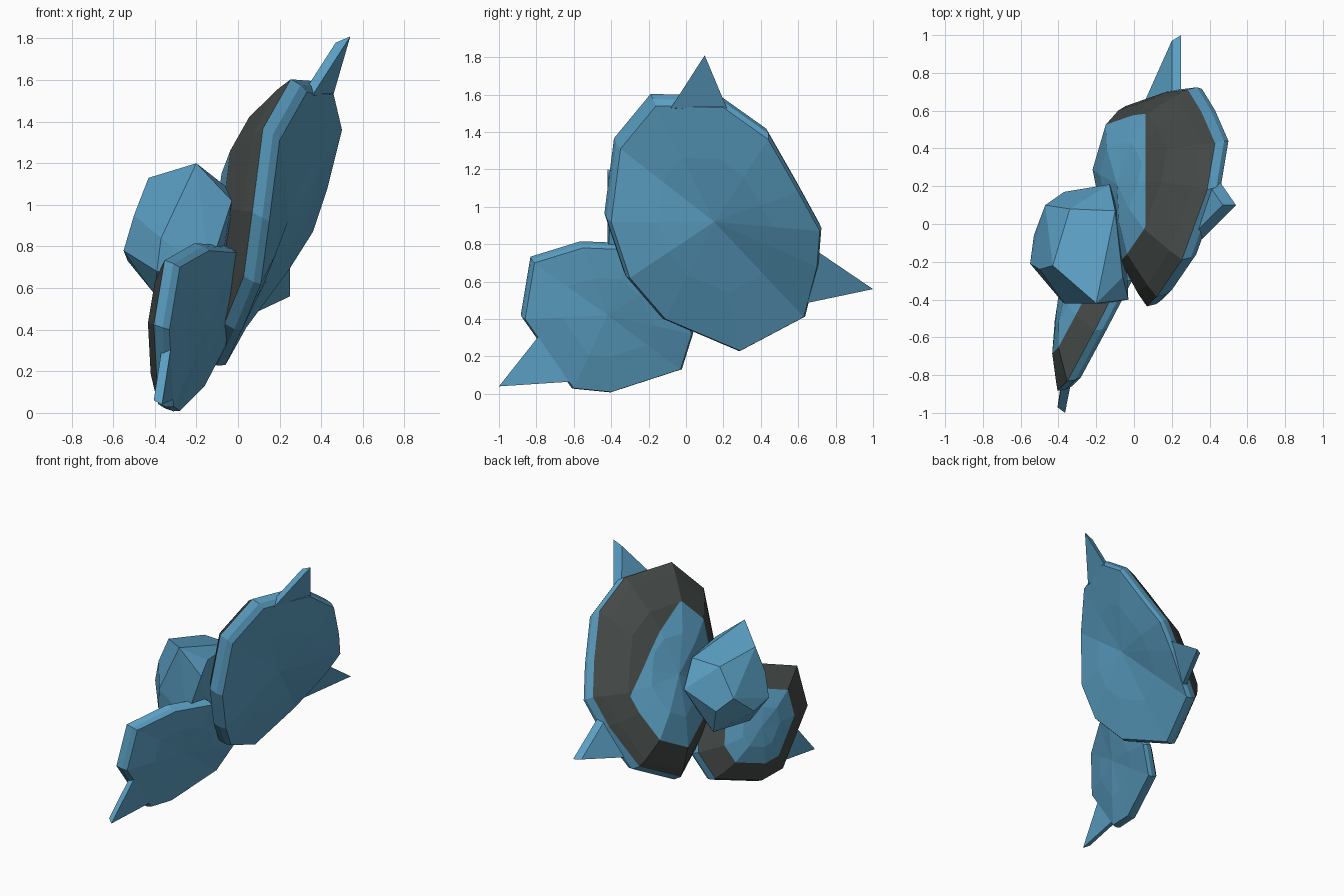
import bpy
import bmesh
from mathutils import Vector

cube = bpy.data.objects.get("Cube")
if cube:
    bpy.data.objects.remove(cube)


def material(name, color):
    m = bpy.data.materials.new(name)
    m.use_nodes = True
    m.diffuse_color = (*color, 1)
    m.node_tree.nodes["Principled BSDF"].inputs["Base Color"].default_value = (*color, 1)
    return m


BLUE = material("steel blue", (0.105, 0.35, 0.55))
DARK = material("charcoal", (0.058, 0.068, 0.065))


def finish(name, bm):
    bmesh.ops.recalc_face_normals(bm, faces=bm.faces)
    mesh = bpy.data.meshes.new(name)
    bm.to_mesh(mesh)
    bm.free()
    mesh.materials.append(BLUE)
    mesh.materials.append(DARK)
    obj = bpy.data.objects.new(name, mesh)
    bpy.context.collection.objects.link(obj)
    return obj


def shell(name, outline, center, bulge, shift, bands, apex, patch_x):
    """Faceted plate: shallow outer face, thick rim, domed dark back with a blue patch."""
    bm = bmesh.new()
    center, shift, apex = Vector(center), Vector(shift), Vector(apex)
    outline = [Vector(p) for p in outline]

    def ring(scale, offset):
        return [bm.verts.new(center + (p - center) * scale + Vector(offset)) for p in outline]

    def bridge(a, b, mat):
        faces = []
        for i in range(len(a)):
            j = (i + 1) % len(a)
            faces.append(bm.faces.new((a[i], a[j], b[j], b[i])))
            faces[-1].material_index = mat
        return faces

    def cap(a, offset):
        tip = bm.verts.new(center + Vector(offset))
        return [bm.faces.new((a[i], a[(i + 1) % len(a)], tip)) for i in range(len(a))]

    # outer face
    edge = ring(1, (0, 0, 0))
    inner = ring(0.55, (bulge * 0.7, 0, 0))
    bridge(edge, inner, 0)
    cap(inner, (bulge, 0, 0))
    # rim
    lip = ring(1.03, shift * 0.4)
    back = ring(1.03, shift)
    bridge(edge, lip, 0)
    bridge(lip, back, 0)
    # back dome: two dark bands, then the inner part
    rings = [back] + [ring(scale, shift + apex * depth) for scale, depth in bands]
    bridge(rings[0], rings[1], 1)
    bridge(rings[1], rings[2], 1)
    patch = bridge(rings[2], rings[3], 0) + cap(rings[3], shift + apex)
    # blue patch ends at a straight cut, dark beyond it
    parts = set(patch)
    parts |= {e for f in patch for e in f.edges} | {v for f in patch for v in f.verts}
    cut = bmesh.ops.bisect_plane(bm, geom=list(parts), plane_co=(patch_x, 0, 0),
                                 plane_no=(1, 0, 0))
    for f in cut["geom"]:
        if isinstance(f, bmesh.types.BMFace) and f.calc_center_median().x > patch_x:
            f.material_index = 1
    return finish(name, bm)


def spike(name, base_a, base_b, tip, back):
    """Flat wedge with a blunt two-point tip."""
    bm = bmesh.new()
    front = [bm.verts.new(p) for p in (base_a, base_b, tip)]
    rear = [bm.verts.new(Vector(p) + Vector(back)) for p in (base_a, base_b, tip)]
    bm.faces.new(front)
    bm.faces.new(rear[::-1])
    for i in range(3):
        j = (i + 1) % 3
        bm.faces.new((front[i], front[j], rear[j], rear[i]))
    return finish(name, bm)


# upper plate
shell("upper_plate",
      [(.33, -.16, 1.54), (.46, .2, 1.53), (.5, .44, 1.36), (.43, .6, 1.08),
       (.36, .715, .87), (.24, .7, .68), (.04, .63, .41), (-.06, .29, .23),
       (.02, -.11, .4), (.11, -.3, .62), (.15, -.4, .92), (.2, -.35, 1.31)],
      (.2, .15, .92), .04, (-.08, -.02, .045),
      [(.94, .25), (.7, .75), (.4, .95)], (-.21, .08, .03), .06)

# lower plate
shell("lower_plate",
      [(-.28, -.81, .7), (-.14, -.55, .78), (-.01, -.3, .77), (.01, -.1, .62),
       (-.06, .03, .32), (-.16, -.03, .13), (-.28, -.4, .01), (-.31, -.6, .03),
       (-.33, -.86, .4)],
      (-.18, -.42, .42), .03, (-.07, -.01, .025),
      [(.93, .2), (.66, .7), (.35, .95)], (-.12, .05, 0), -.2)

# spikes
spike("top_spike", (.36, -.08, 1.53), (.45, .23, 1.5), (.54, .1, 1.81), (-.07, 0, -.03))
spike("rear_spike", (.25, .69, .77), (.08, .62, .48), (.25, 1, .56), (-.05, -.03, 0))
spike("lower_spike", (-.32, -.77, .33), (-.3, -.54, .07), (-.365, -1, .04), (-.04, .03, .02))

# faceted knob between the plates
bm = bmesh.new()
for p in [(-.2, -.42, 1.2), (-.43, -.22, 1.13), (-.06, -.28, 1.09), (-.34, .08, 1.07),
          (-.1, .07, 1.07), (-.03, -.4, 1.02), (-.5, -.24, .95), (-.55, -.21, .78),
          (-.47, .1, .87), (-.37, .17, .77), (-.13, .21, .89), (-.4, -.2, .57),
          (-.37, -.42, .84), (-.39, -.4, .68), (-.14, -.42, .68), (-.3, .1, .57),
          (-.05, .05, .75), (-.53, -.06, .73), (-.1, -.2, .58)]:
    bm.verts.new(p)
bmesh.ops.convex_hull(bm, input=bm.verts)
bmesh.ops.dissolve_limit(bm, angle_limit=0.12, verts=bm.verts, edges=bm.edges)
finish("knob", bm)
